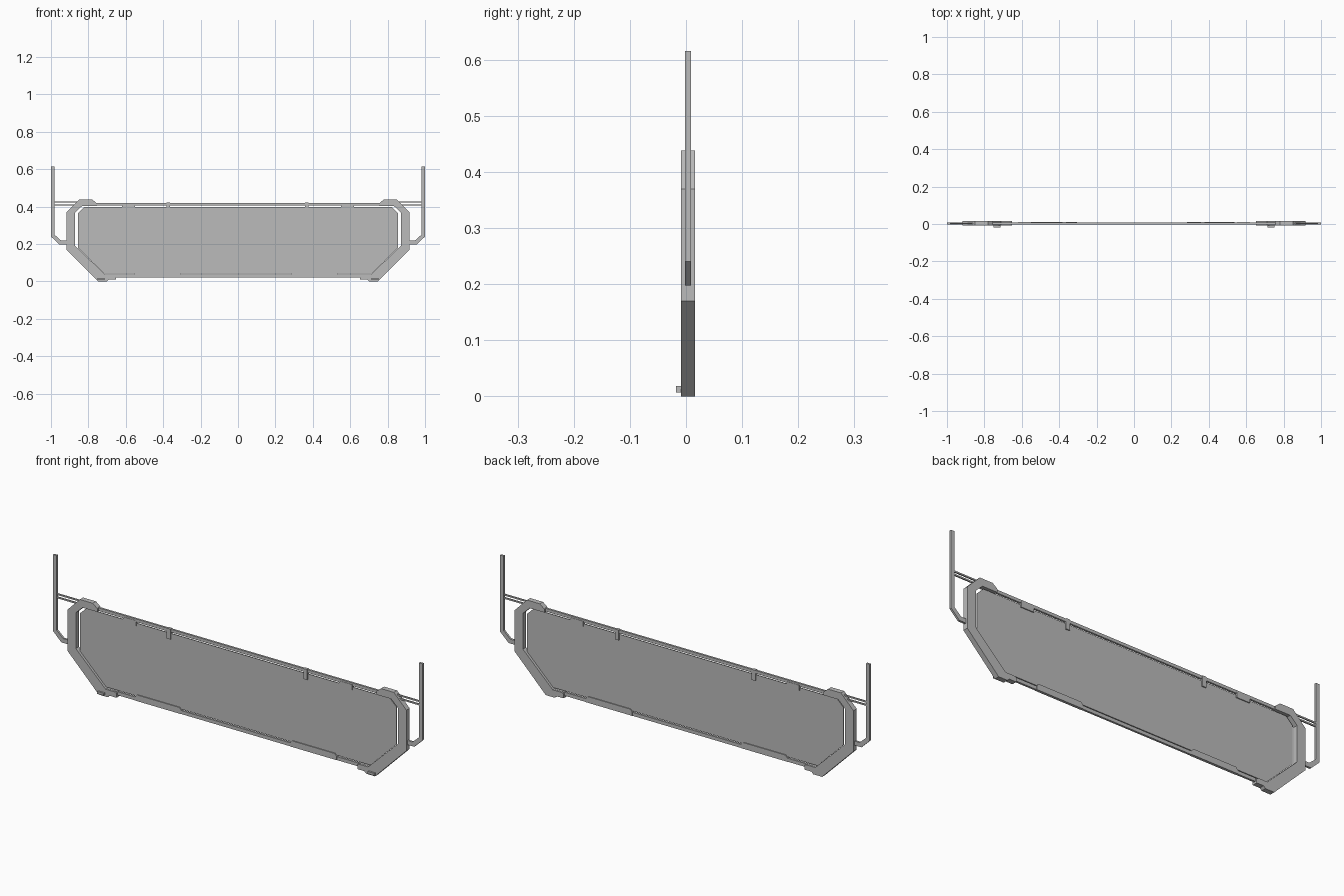
import bpy, bmesh

if "Cube" in bpy.data.objects:
    bpy.data.objects.remove(bpy.data.objects["Cube"])

YC = 0.0035  # mid plane of the thin assembly

grey = bpy.data.materials.new("plain_grey")
grey.diffuse_color = (0.5, 0.5, 0.5, 1)
grey.use_nodes = True
grey.node_tree.nodes["Principled BSDF"].inputs["Base Color"].default_value = grey.diffuse_color


def plate(name, pts, y0, y1):
    """Extrude an (x, z) outline from y0 to y1."""
    bm = bmesh.new()
    face = bm.faces.new([bm.verts.new((x, y0, z)) for x, z in pts])
    ext = bmesh.ops.extrude_face_region(bm, geom=[face])
    moved = [v for v in ext["geom"] if isinstance(v, bmesh.types.BMVert)]
    bmesh.ops.translate(bm, verts=moved, vec=(0, y1 - y0, 0))
    bmesh.ops.recalc_face_normals(bm, faces=bm.faces)
    me = bpy.data.meshes.new(name)
    bm.to_mesh(me)
    bm.free()
    me.materials.append(grey)
    ob = bpy.data.objects.new(name, me)
    bpy.context.collection.objects.link(ob)
    return ob


def box(name, x0, x1, z0, z1, half):
    return plate(name, [(x0, z0), (x1, z0), (x1, z1), (x0, z1)], YC - half, YC + half)


def sym(half):
    """Close a left-hand outline across x = 0."""
    return half + [(-x, z) for x, z in reversed(half)]


# main panel
plate("panel", sym([(-0.715, 0.042), (-0.856, 0.18), (-0.856, 0.365), (-0.822, 0.398)]),
      YC - 0.002, YC + 0.002)

# long rails above and below the panel
box("top_rail", -0.80, 0.80, 0.405, 0.42, 0.005)
box("bottom_rail", -0.70, 0.70, 0.02, 0.037, 0.005)

# bottom tabs with sloped ends
for i, cx in enumerate((-0.43, 0.41)):
    plate(f"bottom_tab_{i}", [(cx - 0.126, 0.02), (cx + 0.126, 0.02), (cx + 0.126, 0.038),
          (cx + 0.115, 0.05), (cx - 0.115, 0.05), (cx - 0.126, 0.038)], YC - 0.0065, YC + 0.0065)

# side frames, poles and fittings
frame = [(-0.918, 0.17), (-0.75, 0.002), (-0.748, 0.0), (-0.70, 0.0), (-0.69, 0.01),
         (-0.652, 0.01), (-0.652, 0.032), (-0.665, 0.036), (-0.71, 0.036), (-0.872, 0.192),
         (-0.872, 0.367), (-0.835, 0.402), (-0.755, 0.402), (-0.755, 0.418),
         (-0.78, 0.438), (-0.85, 0.438), (-0.918, 0.369)]
pole = [(-1.0, 0.615), (-1.0, 0.24), (-0.955, 0.197), (-0.91, 0.197), (-0.91, 0.218),
        (-0.945, 0.218), (-0.981, 0.25), (-0.981, 0.615)]
for s, side in ((1, "left"), (-1, "right")):
    plate("frame_" + side, [(s * x, z) for x, z in frame], YC - 0.0125, YC + 0.0125)
    plate("pole_" + side, [(s * x, z) for x, z in pole], YC - 0.005, YC + 0.005)
    # thin wires to the pole
    for z in (0.409, 0.425):
        box("wire_" + side, s * -0.982, s * -0.86, z - 0.0035, z + 0.0035, 0.003)
    # panel hangers: wide tab and narrow clip
    box("top_tab_" + side, s * -0.62, s * -0.55, 0.385, 0.412, 0.0065)
    box("clip_" + side, s * -0.37 - 0.013, s * -0.37 + 0.007, 0.37, 0.421, 0.0075)
    # small stud on the foot
    x0, x1 = s * -0.75, s * -0.715
    plate("stud_" + side, [(x0, 0.007), (x1, 0.007), (x1, 0.018), (x0, 0.018)], -0.018, -0.008)
